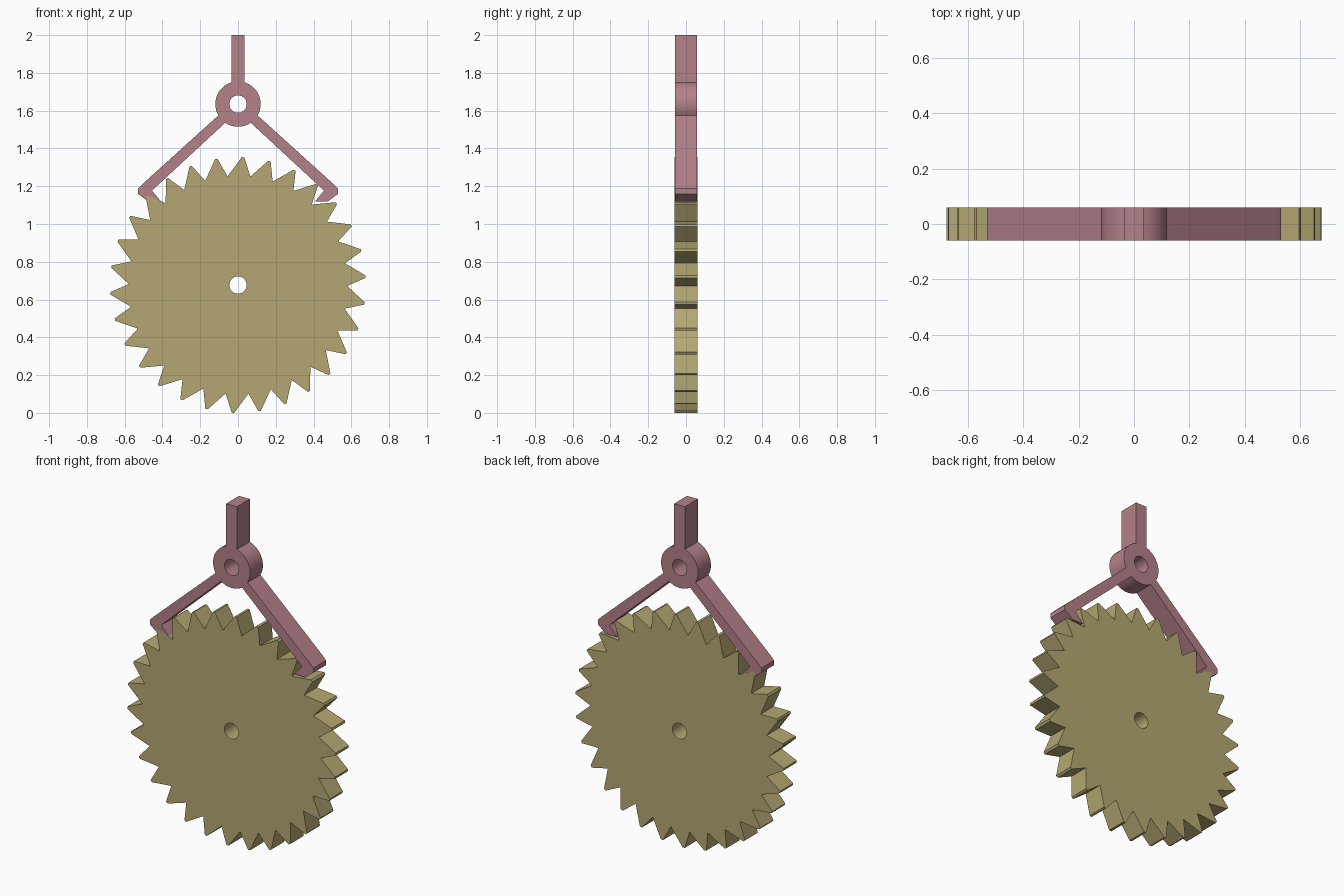
import bpy, bmesh
from math import sin, cos, radians, pi

if "Cube" in bpy.data.objects:
    bpy.data.objects.remove(bpy.data.objects["Cube"])

HUB_Z, WHEEL_Z, HOLE_R = 1.635, 0.677, 0.046


def polar(r, deg, cz):
    """Point at a clockwise angle from straight up."""
    a = radians(deg)
    return (r * sin(a), cz + r * cos(a))


def plate(name, outline, hole, half, colour):
    """Flat plate in XZ with one hole, extruded along y."""
    bm = bmesh.new()
    edges = []
    for loop in (outline, hole):
        vs = [bm.verts.new((x, -half, z)) for x, z in loop]
        edges += [bm.edges.new((vs[i], vs[(i + 1) % len(vs)])) for i in range(len(vs))]
    bmesh.ops.triangle_fill(bm, use_beauty=True, use_dissolve=False, edges=edges, normal=(0, -1, 0))
    out = bmesh.ops.extrude_face_region(bm, geom=bm.faces[:], use_keep_orig=True)
    moved = [g for g in out["geom"] if isinstance(g, bmesh.types.BMVert)]
    bmesh.ops.translate(bm, verts=moved, vec=(0, 2 * half, 0))
    bmesh.ops.recalc_face_normals(bm, faces=bm.faces[:])
    me = bpy.data.meshes.new(name)
    bm.to_mesh(me)
    bm.free()
    ob = bpy.data.objects.new(name, me)
    bpy.context.collection.objects.link(ob)
    mat = bpy.data.materials.new(name + "_colour")
    mat.diffuse_color = colour
    mat.use_nodes = True
    mat.node_tree.nodes["Principled BSDF"].inputs["Base Color"].default_value = mat.diffuse_color
    me.materials.append(mat)
    bpy.ops.object.select_all(action='DESELECT')
    bpy.context.view_layer.objects.active = ob
    ob.select_set(True)
    bpy.ops.object.shade_smooth_by_angle(angle=radians(25))
    return ob


def circle(cz, r=HOLE_R, n=48):
    return [polar(r, 360 * i / n, cz) for i in range(n)]


# Escape wheel: 30 raked teeth with narrow flat tips
teeth = []
for i in range(30):
    a = 12 * i
    teeth += [polar(0.578, a - 5.5, WHEEL_Z),
              polar(0.677, a + 1.7, WHEEL_Z),
              polar(0.677, a + 2.8, WHEEL_Z)]
plate("escape_wheel", teeth, circle(WHEEL_Z), 0.06, (0.46, 0.39, 0.17, 1))

# Anchor: right half of the outline (stem, hub, arm, pallet), then mirrored
half = [(0.035, 2.0)]
half += [polar(0.12, 17 + (120 - 17) * i / 14, HUB_Z) for i in range(15)]
half += [(0.505, 1.212), (0.53, 1.187), (0.53, 1.16), (0.476, 1.119),
         (0.407, 1.119), (0.455, 1.176), (0.425, 1.205)]
half += [polar(0.12, 145.7 + (174 - 145.7) * i / 4, HUB_Z) for i in range(5)]
outline = half + [(-x, z) for x, z in reversed(half)]
plate("anchor", outline, circle(HUB_Z), 0.0595, (0.45, 0.22, 0.25, 1))
